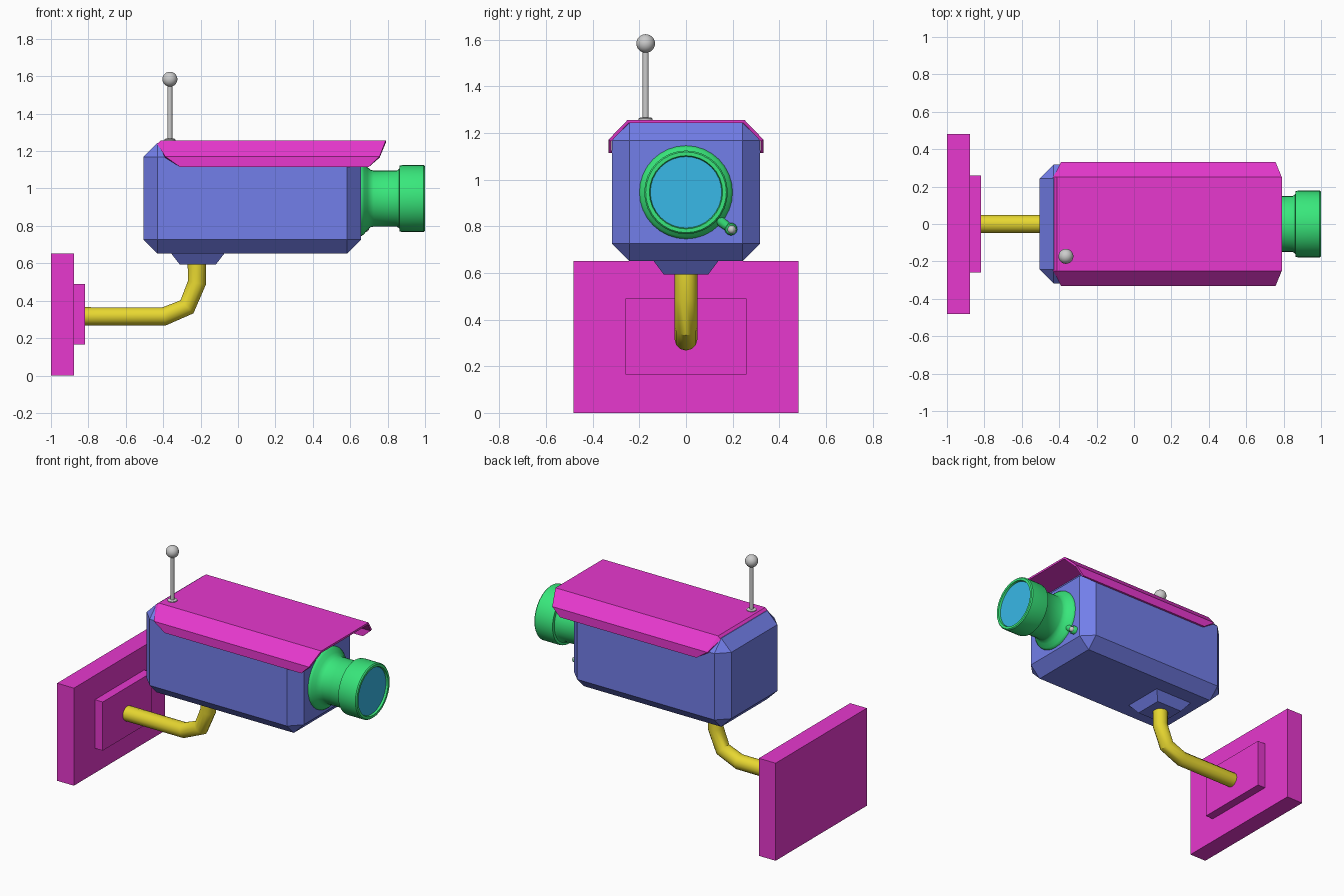
import bpy, bmesh
from math import cos, sin, pi, radians
from mathutils import Vector

if "Cube" in bpy.data.objects:
    bpy.data.objects.remove(bpy.data.objects["Cube"])


def material(name, rgb):
    m = bpy.data.materials.new(name)
    m.diffuse_color = (*rgb, 1)
    m.use_nodes = True
    m.node_tree.nodes["Principled BSDF"].inputs["Base Color"].default_value = m.diffuse_color
    return m


MAGENTA = material("magenta", (0.80, 0.04, 0.62))
BLUE = material("blue", (0.17, 0.21, 0.82))
GREEN = material("green", (0.04, 0.80, 0.20))
YELLOW = material("yellow", (0.80, 0.68, 0.03))
GLASS = material("glass_blue", (0.04, 0.48, 0.80))


def mesh_object(name, verts, faces, mat=None, smooth=False):
    me = bpy.data.meshes.new(name)
    me.from_pydata(verts, [], faces)
    bm = bmesh.new()
    bm.from_mesh(me)
    bmesh.ops.recalc_face_normals(bm, faces=bm.faces)
    bm.to_mesh(me)
    bm.free()
    ob = bpy.data.objects.new(name, me)
    bpy.context.collection.objects.link(ob)
    if mat:
        me.materials.append(mat)
    if smooth:
        smooth_shade(ob)
    return ob


def smooth_shade(ob):
    bpy.ops.object.select_all(action='DESELECT')
    ob.select_set(True)
    bpy.context.view_layer.objects.active = ob
    bpy.ops.object.shade_smooth_by_angle(angle=radians(40))


def box(name, x, y, z, mat, taper=(0, 0)):
    """Box from ranges; taper pulls the bottom face inwards."""
    tx, ty = taper
    v = [(x[0] + tx, y[0] + ty, z[0]), (x[1] - tx, y[0] + ty, z[0]),
         (x[1] - tx, y[1] - ty, z[0]), (x[0] + tx, y[1] - ty, z[0]),
         (x[0], y[0], z[1]), (x[1], y[0], z[1]), (x[1], y[1], z[1]), (x[0], y[1], z[1])]
    f = [(0, 1, 2, 3), (4, 5, 6, 7), (0, 1, 5, 4), (1, 2, 6, 5), (2, 3, 7, 6), (3, 0, 4, 7)]
    return mesh_object(name, v, f, mat)


def lathe(name, profile, centre, axis, mat=None, n=32):
    """Revolve (distance along axis, radius) points, closed with end caps."""
    c, a = Vector(centre), Vector(axis).normalized()
    u = a.orthogonal().normalized()
    w = a.cross(u)
    verts, faces = [], []
    for d, r in profile:
        verts += [c + a * d + r * (u * cos(2 * pi * i / n) + w * sin(2 * pi * i / n)) for i in range(n)]
    for k in range(len(profile) - 1):
        for i in range(n):
            j = (i + 1) % n
            faces.append((k * n + i, k * n + j, (k + 1) * n + j, (k + 1) * n + i))
    faces += [tuple(range(n)), tuple(range((len(profile) - 1) * n, len(profile) * n))]
    return mesh_object(name, verts, faces, mat, True)


def ball(name, centre, r, mat=None):
    bpy.ops.mesh.primitive_uv_sphere_add(segments=24, ring_count=12, radius=r, location=centre)
    ob = bpy.context.object
    ob.name = name
    if mat:
        ob.data.materials.append(mat)
    smooth_shade(ob)
    return ob


# Wall plates
box("wall_plate", (-1, -0.876), (-0.482, 0.482), (0, 0.652), MAGENTA)
box("wall_plate_step", (-0.88, -0.818), (-0.26, 0.26), (0.165, 0.49), MAGENTA)

# Bent support pipe
curve = bpy.data.curves.new("support_pipe", 'CURVE')
curve.dimensions = '3D'
curve.bevel_depth = 0.049
curve.bevel_resolution = 4
curve.use_fill_caps = True
path = [(-0.83, 0.316), (-0.395, 0.316), (-0.273, 0.367), (-0.22, 0.495), (-0.22, 0.61)]
spline = curve.splines.new('POLY')
spline.points.add(len(path) - 1)
for p, (x, z) in zip(spline.points, path):
    p.co = (x, 0, z, 1)
pipe = bpy.data.objects.new("support_pipe", curve)
bpy.context.collection.objects.link(pipe)
curve.materials.append(YELLOW)
bpy.ops.object.select_all(action='DESELECT')
pipe.select_set(True)
bpy.context.view_layer.objects.active = pipe
bpy.ops.object.convert(target='MESH')
smooth_shade(bpy.context.object)

# Chamfered housing and its tapered foot
body = box("housing", (-0.505, 0.657), (-0.317, 0.317), (0.652, 1.243), BLUE)
bev = body.modifiers.new("chamfer", 'BEVEL')
bev.width = 0.074
bev.segments = 1
box("housing_foot", (-0.36, -0.07), (-0.142, 0.142), (0.594, 0.656), BLUE, (0.048, 0.046))

# Sun shield: folded sheet with slanted ends and a small rear lip
half = [(0.332, 1.115, -0.31, 0.70), (0.332, 1.172, -0.39, 0.757), (0.25, 1.257, -0.412, 0.79)]
section = half + [(-y, z, a, b) for y, z, a, b in reversed(half)]
verts = [p for y, z, a, b in section for p in ((a, y, z), (b, y, z))]
verts += [(-0.432, 0.25, 1.238), (-0.432, -0.25, 1.238)]
faces = [(2 * i, 2 * i + 1, 2 * i + 3, 2 * i + 2) for i in range(5)]
faces += [(4, 6, 13, 12), (2, 4, 12), (6, 8, 13)]
shield = mesh_object("sun_shield", verts, faces, MAGENTA)
if shield.data.polygons[2].normal.z < 0:
    shield.data.flip_normals()
sol = shield.modifiers.new("thickness", 'SOLIDIFY')
sol.thickness = 0.014
sol.offset = -1

# Lens barrel with recessed glass
LENS = (0, 0, 0.946)
lathe("lens_barrel", [(0.64, 0.2), (0.662, 0.2), (0.674, 0.19), (0.692, 0.168), (0.71, 0.153), (0.725, 0.15),
                      (0.85, 0.15), (0.862, 0.16), (0.864, 0.176), (0.88, 0.179), (0.993, 0.179),
                      (1.0, 0.173), (1.0, 0.157), (0.985, 0.153)], LENS, (1, 0, 0), GREEN)
lathe("lens_glass", [(0.975, 0.153), (0.987, 0.153)], LENS, (1, 0, 0), GLASS)

# Lug with screw at the lower corner of the lens flange
lathe("flange_lug", [(0.64, 0.027), (0.675, 0.027), (0.682, 0.022)], (0, 0.193, 0.788), (1, 0, 0), GREEN, 16)
web = Vector((0, 0.065, -0.052))
lathe("flange_lug_web", [(0, 0.024), (0.09, 0.017)], (0.66, 0.125, 0.84), web, GREEN, 12)
ball("lug_screw", (0.683, 0.196, 0.786), 0.018)

# Aerial
AERIAL = (-0.364, -0.173, 0)
lathe("aerial_base", [(1.24, 0.03), (1.262, 0.03), (1.266, 0.024)], AERIAL, (0, 0, 1), None, 24)
lathe("aerial_rod", [(1.24, 0.013), (1.57, 0.013)], AERIAL, (0, 0, 1), None, 16)
ball("aerial_tip", (AERIAL[0], AERIAL[1], 1.584), 0.04)
